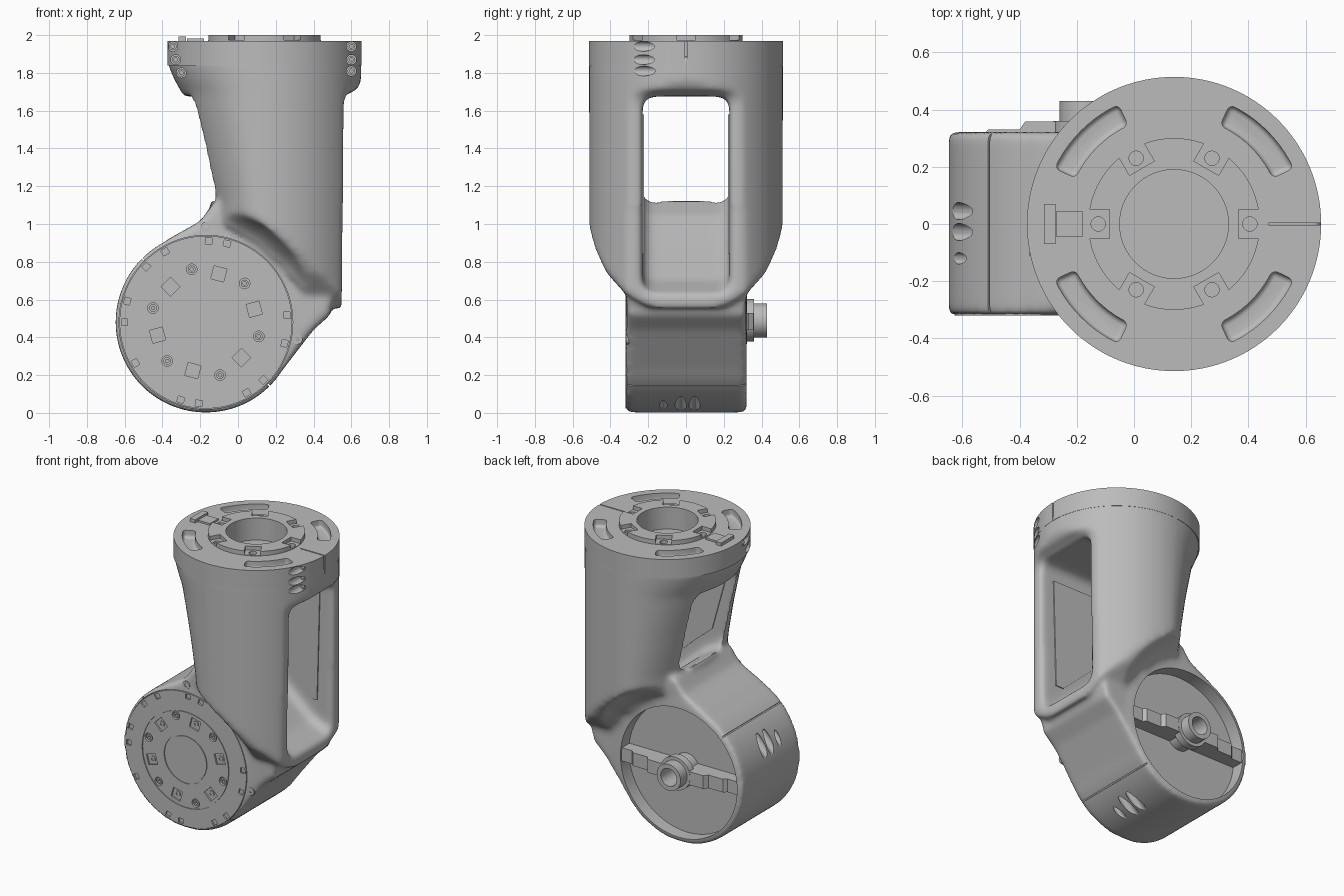
import bpy, bmesh
from math import cos, sin, pi, radians
from mathutils import Vector, Matrix

if "Cube" in bpy.data.objects:
    bpy.data.objects.remove(bpy.data.objects["Cube"], do_unlink=True)

grey = bpy.data.materials.new("cast_grey")
grey.use_nodes = True
colour = (0.5, 0.5, 0.5, 1)
grey.diffuse_color = colour
for node in grey.node_tree.nodes:
    if node.type == 'BSDF_PRINCIPLED':
        node.inputs["Base Color"].default_value = colour

CX = 0.14                        # axis of the upright tube
DX, DZ = -0.17, 0.48             # axis of the joint drum


# Shape helpers: each adds one closed solid to a bmesh
def bridge_rings(bm, s, e):
    for i in range(len(s)):
        j = (i + 1) % len(s)
        bm.faces.new((s[i], s[j], e[j], e[i]))


def prism(bm, pts, a, b, axis='Y'):
    def at(u, v, h):
        return {'X': (h, u, v), 'Y': (u, h, v), 'Z': (u, v, h)}[axis]
    lo = [bm.verts.new(at(u, v, a)) for u, v in pts]
    hi = [bm.verts.new(at(u, v, b)) for u, v in pts]
    bm.faces.new(lo)
    bm.faces.new(hi[::-1])
    bridge_rings(bm, lo, hi)


def rod(bm, p, q, r, n=32):
    p, q = Vector(p), Vector(q)
    d = q - p
    m = Matrix.Translation((p + q) / 2) @ d.to_track_quat('Z', 'Y').to_matrix().to_4x4()
    bmesh.ops.create_cone(bm, cap_ends=True, segments=n, radius1=r, radius2=r,
                          depth=d.length, matrix=m)


def tube(bm, c, r0, r1, a, b, axis='Y', n=96):
    rings = []
    for r, h in ((r0, a), (r1, a), (r1, b), (r0, b)):
        ring = []
        for i in range(n):
            t = 2 * pi * i / n
            u, v = c[0] + r * cos(t), c[1] + r * sin(t)
            ring.append(bm.verts.new((u, h, v) if axis == 'Y' else (u, v, h)))
        rings.append(ring)
    for k in range(4):
        bridge_rings(bm, rings[k], rings[(k + 1) % 4])


def tapered_tube(bm, levels, r, n=128):
    """Upright column, round on the right, with its left half narrowing by level."""
    rings = []
    for z, reach in levels:
        ring = []
        for i in range(n):
            t = 2 * pi * i / n
            ring.append(bm.verts.new((CX + cos(t) * (r if cos(t) > 0 else reach), r * sin(t), z)))
        rings.append(ring)
    for s, e in zip(rings, rings[1:]):
        bridge_rings(bm, s, e)
    bm.faces.new(rings[0])
    bm.faces.new(rings[-1][::-1])


def block(c, angle, r0, r1, half):
    """Corners of a rectangle lying along a radius."""
    d, s = Vector((cos(angle), sin(angle))), Vector((-sin(angle), cos(angle)))
    c = Vector(c)
    return [c + d * r + s * w for r, w in ((r0, -half), (r1, -half), (r1, half), (r0, half))]


def make(name, *shapes):
    bm = bmesh.new()
    for func, *args in shapes:
        func(bm, *args)
    bmesh.ops.recalc_face_normals(bm, faces=bm.faces[:])
    me = bpy.data.meshes.new(name)
    bm.to_mesh(me)
    bm.free()
    ob = bpy.data.objects.new(name, me)
    bpy.context.scene.collection.objects.link(ob)
    return ob


def bake(ob):
    bpy.context.view_layer.update()
    dg = bpy.context.evaluated_depsgraph_get()
    me = bpy.data.meshes.new_from_object(ob.evaluated_get(dg))
    ob.modifiers.clear()
    ob.data = me


def combine(ob, op, *shapes, rounding=0):
    tool = make("tool", *shapes)
    if rounding:
        bev = tool.modifiers.new("round", 'BEVEL')
        bev.width, bev.segments, bev.angle_limit = rounding, 5, radians(60)
    mod = ob.modifiers.new("combine", 'BOOLEAN')
    mod.operation, mod.solver, mod.object = op, 'EXACT', tool
    bake(ob)
    bpy.data.objects.remove(tool, do_unlink=True)


def finish(ob):
    me = ob.data
    me.materials.clear()
    me.materials.append(grey)
    for p in me.polygons:
        p.material_index = 0
        p.use_smooth = True
    me.set_sharp_from_angle(angle=radians(32))
    return ob


# Cast body: side outline, with thinning slabs that form the hollow under the ridge
ridge = [(0, 1.07), (0.14, 0.99), (0.3, 0.85), (0.45, 0.67), (0.55, 0.53)]
right = [(0.56, 1.65), (0.575, 1.69), (0.625, 1.705), (0.65, 1.75), (0.67, 1.84), (0.67, 1.9)]
outline = [(-0.6, 1.9), (-0.6, 1.09), (-0.14, 1.085)] + ridge + right
body = make("arm_body", (prism, outline, -0.7, 0.7))
for half, drop in ((0.47, 0.012), (0.435, 0.026), (0.4, 0.045), (0.37, 0.068), (0.345, 0.1)):
    under = [(x - drop * 0.6, z - drop * 0.8) for x, z in ridge[:-1]]
    slab = [(-0.12, 1.2), (-0.12, 1.08)] + under + [(0.54, 0.55), (0.54, 1.2)]
    combine(body, 'UNION', (prism, slab, -half, half))
levels = [(0.3, 0.28), (1.1, 0.285), (1.14, 0.292), (1.4, 0.355), (1.69, 0.435),
          (1.76, 0.475), (1.84, 0.51), (1.89, 0.512)]
combine(body, 'INTERSECT', (tapered_tube, levels, 0.513))

# Rounded lower lip of the upright
lip = [(0, 0.53), (0.12, 0.54), (0.22, 0.57), (0.32, 0.63), (0.42, 0.74), (0.48, 0.86),
       (0.51, 0.96), (0.6, 1.2), (0.6, 2)]
lip = lip + [(-y, z) for y, z in reversed(lip[1:])]
combine(body, 'INTERSECT', (prism, lip, -1, 1, 'X'))

# Neck and drum of the lower joint
neck = [(-0.37, 0.92), (-0.28, 0.97), (-0.2, 1.015), (-0.13, 1.11), (0.2, 1.1), (0.44, 0.75),
        (0.5, 0.6), (0.49, 0.52), (0.4, 0.44), (0.23, 0.22), (-0.1, 0.3)]
combine(body, 'UNION', (prism, neck, -0.314, 0.316))
combine(body, 'UNION', (rod, (DX, -0.318, DZ), (DX, 0.322, DZ), 0.478, 128))

# Through window with a scooped floor
window = [(-0.6, 1.14), (-0.14, 1.13), (0, 1.05), (0.2, 0.87), (0.4, 0.7),
          (0.56, 0.625), (0.9, 0.57), (0.9, 1.675), (-0.6, 1.675)]
combine(body, 'DIFFERENCE', (prism, window, -0.23, 0.23), rounding=0.06)

# Soften the casting
remesh = body.modifiers.new("cast", 'REMESH')
remesh.mode, remesh.voxel_size = 'VOXEL', 0.015
soft = body.modifiers.new("soften", 'SMOOTH')
soft.factor, soft.iterations = 0.5, 20
bake(body)

# Clamp screw holes shared by body and flange
clamp = [(0.6, 1.94, -0.13), (0.6, 1.87, -0.13), (0.6, 1.81, -0.13),
         (-0.345, 1.94, -0.08), (-0.33, 1.87, -0.1), (-0.3, 1.8, -0.08)]
clamp_holes = [(rod, (x, -0.6, z), (x, y, z), 0.026) for x, z, y in clamp]
bore = (rod, (CX, 0, 1.85), (CX, 0, 2.2), 0.19, 96)

# Drum cuts: front seat, rear recess, diagonal split, clamp holes
cuts = [bore, (rod, (DX, 0.23, DZ), (DX, 0.6, DZ), 0.44, 96),
        (rod, (DX, -0.5, DZ), (DX, -0.26, DZ), 0.46, 128)] + clamp_holes
u, v = Vector((-1, 0, 1)).normalized(), Vector((-1, 0, -1)).normalized()
axis = Vector((DX, 0, DZ))
for s in (1, -1):
    seam = block((DX, DZ), radians(135 if s > 0 else -45), 0.463, 0.52, 0.004)
    cuts.append((prism, seam, -0.5, 0.5))
    for y, r in ((0.045, 0.03), (-0.028, 0.03), (-0.12, 0.02)):
        p = axis + u * 0.44 * s + Vector((0, y, 0))
        cuts.append((rod, p + v * 0.09, p + v * 0.5, r))
combine(body, 'DIFFERENCE', *cuts)
finish(body)

# Top flange with raised mounting ring
flange = make("top_flange", (rod, (CX, 0, 1.84), (CX, 0, 1.97), 0.514, 128))
combine(flange, 'UNION', (tube, (CX, 0), 0.15, 0.3, 1.9, 2.0, 'Z'))
cuts = [bore, (prism, block((CX, 0), 0, 0.33, 0.6, 0.004), 1.85, 2.1, 'Z')] + clamp_holes
combine(flange, 'DIFFERENCE', *cuts)
for mid in (45, 135, 225, 315):
    arc = [radians(mid - 20 + 4 * i) for i in range(11)]
    kidney = [(CX + 0.46 * cos(t), 0.46 * sin(t)) for t in arc]
    kidney += [(CX + 0.38 * cos(t), 0.38 * sin(t)) for t in reversed(arc)]
    combine(flange, 'DIFFERENCE', (prism, kidney, 1.92, 2.1, 'Z'), rounding=0.02)
pads = [radians(60 * i) for i in range(6)]
combine(flange, 'DIFFERENCE',
        *[(prism, block((CX, 0), t, 0.225, 0.33, 0.05), 1.974, 2.1, 'Z') for t in pads])
combine(flange, 'DIFFERENCE',
        *[(rod, (CX + 0.265 * cos(t), 0.265 * sin(t), 1.95),
           (CX + 0.265 * cos(t), 0.265 * sin(t), 2.1), 0.025) for t in pads])
finish(flange)

# Connector on the flange
finish(make("connector_clip", (prism, block((0, 0), pi, 0.275, 0.315, 0.07), 1.95, 1.992, 'Z'),
            (prism, block((0, 0), pi, 0.18, 0.27, 0.045), 1.95, 1.982, 'Z')))

# Clamp screw heads
finish(make("clamp_screws", *[(tube, (x, z), 0.01, 0.02, y - 0.03, y + 0.01, 'Y', 24)
                              for x, z, y in clamp]))

# Front output cover with rings, pads, screw holes and rim notches
cover = make("front_cover", (rod, (DX, -0.32, DZ), (DX, -0.24, DZ), 0.457, 128))
cuts = [(tube, (DX, DZ), r, r + 0.008, -0.4, -0.314) for r in (0.156, 0.322)]
for i in range(6):
    t = radians(15 + 60 * i)
    cuts.append((prism, block((DX, DZ), t, 0.23, 0.3, 0.035), -0.4, -0.308))
    t += radians(30)
    x, z = DX + 0.29 * cos(t), DZ + 0.29 * sin(t)
    cuts.append((rod, (x, -0.4, z), (x, -0.3, z), 0.028))
for deg in (5, 75, 88, 120, 137, 165, 180, 210, 252, 265, 300, 315, 345):
    cuts.append((prism, block((DX, DZ), radians(deg), 0.415, 0.447, 0.018), -0.4, -0.308))
combine(cover, 'DIFFERENCE', *cuts)
finish(cover)

# Screws set into the pads and rings of the cover
heads = []
for i in range(12):
    t, r = radians(15 + 30 * i), (0.29 if i % 2 else 0.265)
    c = (DX + r * cos(t), DZ + r * sin(t))
    heads.append((tube, c, 0.009, 0.02, -0.314, -0.29, 'Y', 24))
finish(make("cover_screws", *heads))
finish(make("neck_screws", *[(tube, c, 0.011, 0.027, -0.317, -0.2, 'Y', 24)
                             for c in ((DX, 0.985), (0.315, 0.39))]))

# Rear bridge across the recess, with hollow hub
half = [(0.445, 0.22), (0.445, 0.31), (0.36, 0.31), (0.34, 0.33), (0.23, 0.33), (0.21, 0.358)]
bridge = [(DX - x, y) for x, y in half] + [(DX + x, y) for x, y in reversed(half)]
bar = make("rear_bridge", (prism, bridge, 0.44, 0.53, 'Z'))
combine(bar, 'DIFFERENCE', (rod, (DX, 0.1, DZ), (DX, 0.5, DZ), 0.07, 48))
finish(bar)
finish(make("hub_nut", (tube, (DX, DZ + 0.01), 0.062, 0.112, 0.31, 0.36, 'Y', 48)))
finish(make("hub_sleeve", (tube, (DX, DZ + 0.01), 0.06, 0.09, 0.2, 0.43, 'Y', 64)))

# Cover panels on the inner walls of the window
panel = [(-0.04, 1.22), (0.1, 1.1), (0.38, 0.84), (0.44, 0.84), (0.46, 1.58), (-0.14, 1.58)]
for side, name in ((1, "rear_inner_panel"), (-1, "front_inner_panel")):
    finish(make(name, (prism, panel, side * 0.223, side * 0.232)))
